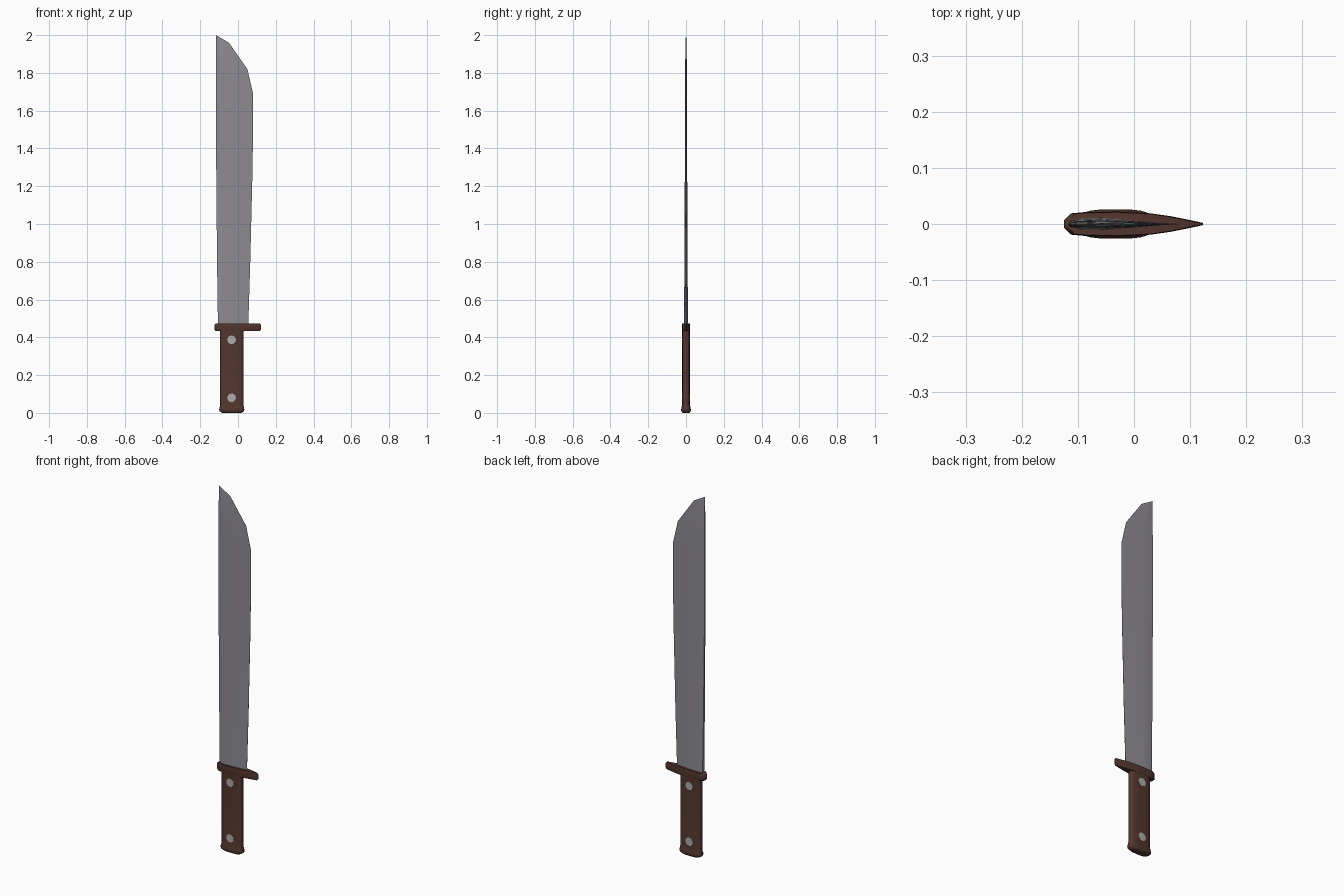
import bpy, math

if "Cube" in bpy.data.objects:
    bpy.data.objects.remove(bpy.data.objects["Cube"])


def material(name, rgb):
    m = bpy.data.materials.new(name)
    m.diffuse_color = (*rgb, 1)
    m.use_nodes = True
    m.node_tree.nodes["Principled BSDF"].inputs["Base Color"].default_value = m.diffuse_color
    return m


steel = material("blade steel", (0.27, 0.26, 0.285))
wood = material("dark brown wood", (0.085, 0.036, 0.026))
rivet_metal = material("rivet metal", (0.42, 0.41, 0.42))


def loft(name, rings, mat, angle=35):
    """Skin a stack of closed rings and cap both ends."""
    n = len(rings[0])
    verts = [p for r in rings for p in r]
    faces = [(i * n + k, i * n + (k + 1) % n, (i + 1) * n + (k + 1) % n, (i + 1) * n + k)
             for i in range(len(rings) - 1) for k in range(n)]
    faces += [tuple(reversed(range(n))), tuple(range(len(verts) - n, len(verts)))]
    me = bpy.data.meshes.new(name)
    me.from_pydata(verts, [], faces)
    me.materials.append(mat)
    ob = bpy.data.objects.new(name, me)
    bpy.context.collection.objects.link(ob)
    bpy.ops.object.select_all(action='DESELECT')
    ob.select_set(True)
    bpy.context.view_layer.objects.active = ob
    bpy.ops.object.shade_smooth_by_angle(angle=math.radians(angle))
    return ob


# Blade: wedge section, rows of spine x, spine z, edge x, edge z, half thickness
blade_rows = [
    (-0.106, 0.45, 0.054, 0.45, 0.0105),
    (-0.111, 0.80, 0.065, 0.80, 0.0085),
    (-0.115, 1.25, 0.076, 1.25, 0.0065),
    (-0.116, 1.50, 0.080, 1.50, 0.006),
    (-0.116, 1.72, 0.080, 1.69, 0.005),
    (-0.116, 1.85, 0.050, 1.82, 0.0045),
    (-0.116, 1.97, -0.048, 1.96, 0.0025),
    (-0.116, 2.00, -0.115, 1.999, 0.0005),
]
section = [(0, -0.7), (0.08, -0.95), (0.35, -1), (1, -0.06),
           (1, 0.06), (0.35, 1), (0.08, 0.95), (0, 0.7)]
loft("blade", [[(a + (c - a) * f, t * s, b + (d - b) * f) for f, s in section]
               for a, b, c, d, t in blade_rows], steel)

# Guard: plate with a blunt spine end and a pointed edge end
half = [(-0.112, 0.019), (-0.09, 0.021), (-0.03, 0.022), (0.03, 0.019),
        (0.065, 0.014), (0.095, 0.008), (0.123, 0.002)]
outline = [(-0.125, -0.006)] + [(x, -y) for x, y in half] + half[::-1] + [(-0.125, 0.006)]
loft("guard", [[(x * s, y * s, z) for x, y in outline]
               for z, s in ((0.433, 0.94), (0.441, 1), (0.466, 1), (0.474, 0.94))], wood, 50)

# Handle: rounded grip flaring into a butt; rows of z, half width, half depth
N = 24
CX = -0.033


def oval(z, w, d):
    ring = []
    for k in range(N):
        c, s = math.cos(math.tau * k / N), math.sin(math.tau * k / N)
        ring.append((CX + w * math.copysign(abs(c) ** 0.6, c),
                     d * math.copysign(abs(s) ** 0.6, s), z))
    return ring


loft("handle", [oval(*r) for r in (
    (0.0, 0.050, 0.018), (0.008, 0.064, 0.024), (0.018, 0.067, 0.026), (0.030, 0.064, 0.023),
    (0.045, 0.0615, 0.020), (0.44, 0.0615, 0.020))], wood, 50)

# Rivets passing through the grip
for name, z in (("lower_rivet", 0.08), ("upper_rivet", 0.387)):
    loft(name, [[(CX - 0.001 + 0.023 * math.cos(math.tau * k / 12), y,
                  z + 0.023 * math.sin(math.tau * k / 12)) for k in range(12)]
                for y in (0.0212, -0.0212)], rivet_metal)
